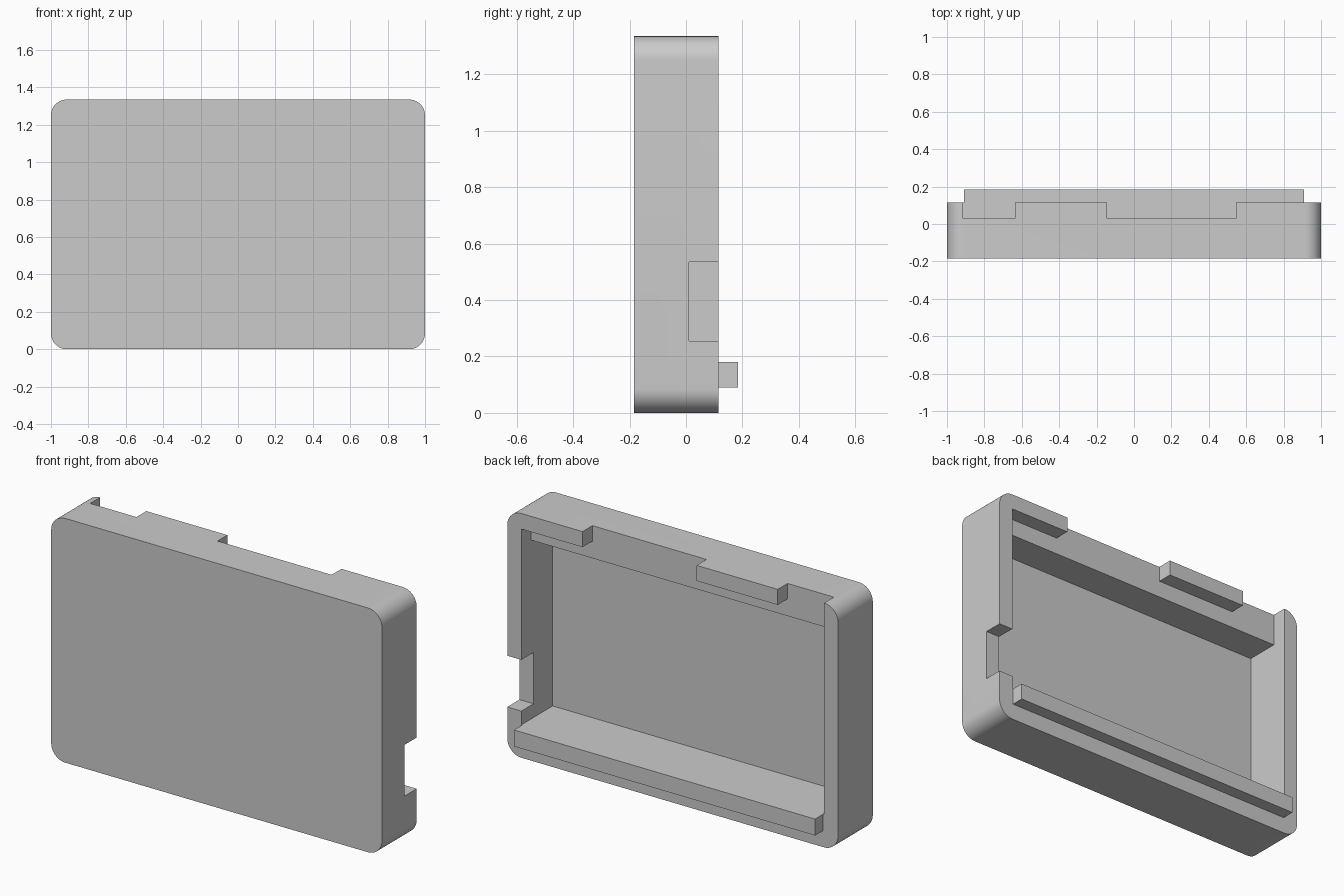
import bpy, bmesh, math

default = bpy.data.objects.get("Cube")
if default:
    bpy.data.objects.remove(default, do_unlink=True)

# Material
grey = bpy.data.materials.new("plain grey")
grey.use_nodes = True
colour = (0.6, 0.6, 0.6, 1)
grey.diffuse_color = colour
grey.node_tree.nodes["Principled BSDF"].inputs["Base Color"].default_value = colour

FRONT, BACK, STEP = -0.185, 0.115, 0.03
HEIGHT, RADIUS, INNER = 1.335, 0.085, 0.915


def prism(name, points, direction):
    """Solid made by extruding a closed outline along a vector."""
    bm = bmesh.new()
    face = bm.faces.new([bm.verts.new(p) for p in points])
    extruded = bmesh.ops.extrude_face_region(bm, geom=[face])["geom"]
    moved = [v for v in extruded if isinstance(v, bmesh.types.BMVert)]
    bmesh.ops.translate(bm, verts=moved, vec=direction)
    bmesh.ops.recalc_face_normals(bm, faces=bm.faces)
    mesh = bpy.data.meshes.new(name)
    bm.to_mesh(mesh)
    bm.free()
    mesh.materials.append(grey)
    obj = bpy.data.objects.new(name, mesh)
    bpy.context.collection.objects.link(obj)
    return obj


def box(name, x, y, z):
    outline = [(x[0], y[0], z[0]), (x[1], y[0], z[0]),
               (x[1], y[0], z[1]), (x[0], y[0], z[1])]
    return prism(name, outline, (0, y[1] - y[0], 0))


def combine(target, tool, operation):
    """Apply a boolean and discard its tool."""
    mod = target.modifiers.new(operation, "BOOLEAN")
    mod.operation, mod.object, mod.solver = operation, tool, "EXACT"
    bpy.context.view_layer.objects.active = target
    bpy.ops.object.modifier_apply(modifier=mod.name)
    bpy.data.objects.remove(tool, do_unlink=True)


# Rounded slab
outline = []
corners = [(1, 1), (-1, 1), (-1, -1), (1, -1)]
for i, (sx, sz) in enumerate(corners):
    cx = sx * (1 - RADIUS)
    cz = HEIGHT / 2 + sz * (HEIGHT / 2 - RADIUS)
    for k in range(13):
        a = math.pi / 2 * (i + k / 12)
        outline.append((cx + RADIUS * math.cos(a), FRONT, cz + RADIUS * math.sin(a)))
case = prism("case_shell", outline, (0, BACK - FRONT, 0))

# Locating lip along the bottom, trimmed flush by the cavity
combine(case, box("lip", (-0.91, 0.91), (0.05, 0.185), (0.09, 0.22)), "UNION")

# Cavity with a stepped recess under the top tabs
floor, shelf, ceiling, tab_base = -0.155, 0.18, 1.157, 1.25
profile = [(floor, shelf), (floor, ceiling), (STEP, ceiling),
           (STEP, tab_base), (0.3, tab_base), (0.3, shelf)]
cavity = prism("cavity", [(-INNER, y, z) for y, z in profile], (2 * INNER, 0, 0))
combine(case, cavity, "DIFFERENCE")

# Gaps between the top tabs
for x in ((-INNER, -0.635), (-0.145, 0.545)):
    combine(case, box("top_gap", x, (STEP, 0.3), (1.2, 1.5)), "DIFFERENCE")

# Side opening
combine(case, box("side_gap", (0.85, 1.1), (0.01, 0.3), (0.255, 0.535)), "DIFFERENCE")

# Smooth the rounded corners only
bpy.ops.object.select_all(action="DESELECT")
case.select_set(True)
bpy.context.view_layer.objects.active = case
bpy.ops.object.shade_smooth_by_angle(angle=math.radians(30))
